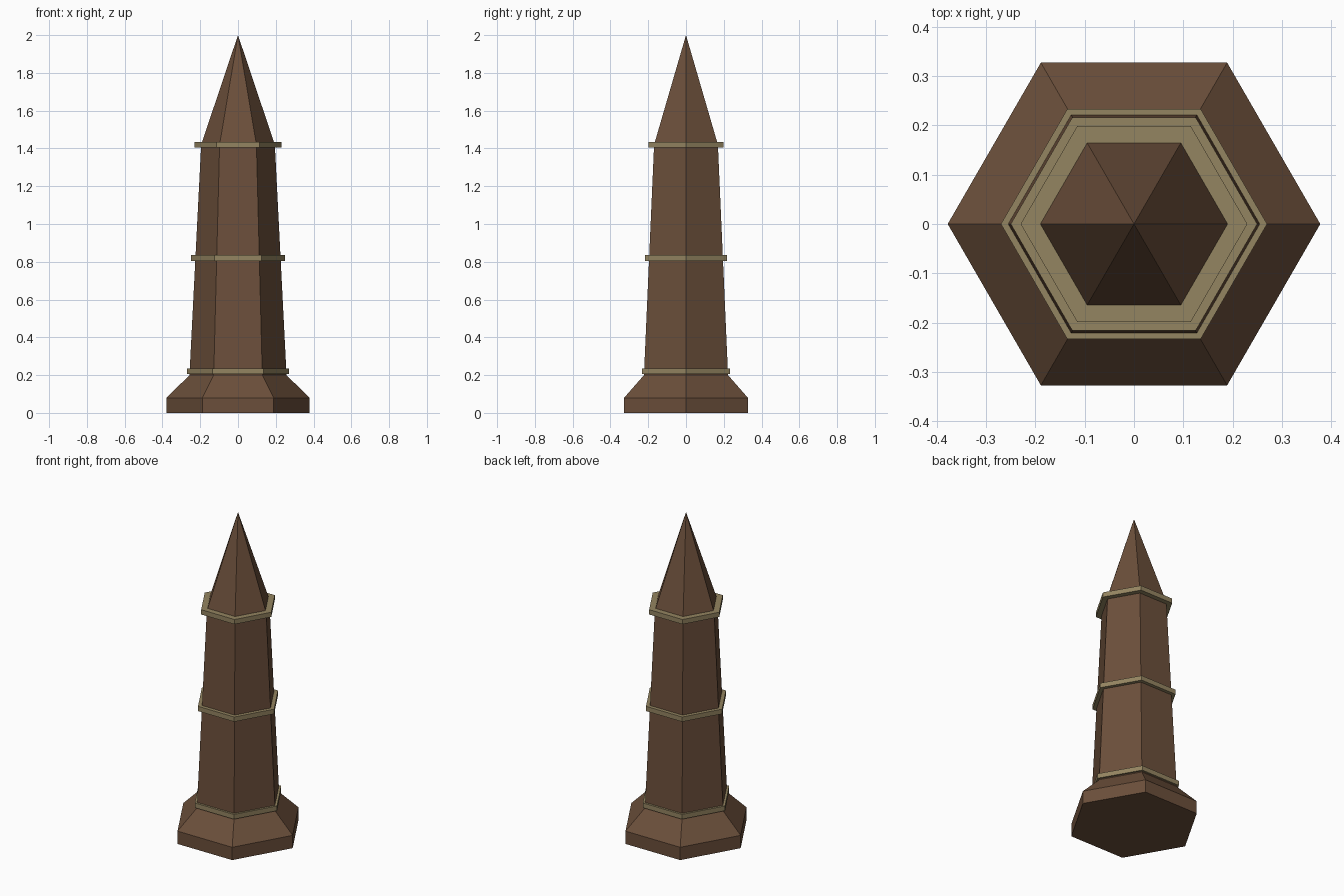
import bpy, bmesh, math

if "Cube" in bpy.data.objects:
    bpy.data.objects.remove(bpy.data.objects["Cube"])

def material(name, rgb):
    m = bpy.data.materials.new(name)
    m.diffuse_color = (*rgb, 1)
    m.use_nodes = True
    m.node_tree.nodes["Principled BSDF"].inputs["Base Color"].default_value = m.diffuse_color
    return m

brown = material("dark brown stone", (0.147, 0.078, 0.043))
tan = material("tan trim", (0.296, 0.233, 0.119))

def hex_solid(name, profile, mat):
    """Six-sided solid from (radius, height) pairs; radius 0 makes a point."""
    bm = bmesh.new()
    rings = []
    for r, z in profile:
        n = 6 if r > 0 else 1
        rings.append([bm.verts.new((r * math.cos(i * math.pi / 3),
                                    r * math.sin(i * math.pi / 3), z)) for i in range(n)])
    for a, b in zip(rings, rings[1:]):
        for i in range(6):
            j = (i + 1) % 6
            bm.faces.new((a[i], a[j], b[0]) if len(b) == 1 else (a[i], a[j], b[j], b[i]))
    bm.faces.new(rings[0][::-1])
    if len(rings[-1]) == 6:
        bm.faces.new(rings[-1])
    me = bpy.data.meshes.new(name)
    bm.to_mesh(me)
    bm.free()
    me.materials.append(mat)
    ob = bpy.data.objects.new(name, me)
    bpy.context.collection.objects.link(ob)

# Flared plinth, tapering shaft and pointed cap in one solid
hex_solid("obelisk_body", [(0.378, 0), (0.378, 0.08), (0.257, 0.2),
                           (0.195, 1.42), (0, 2)], brown)

# Trim bands around the shaft
for name, r, z in (("lower_band", 0.27, 0.22), ("middle_band", 0.25, 0.82),
                   ("upper_band", 0.23, 1.42)):
    hex_solid(name, [(r, z - 0.015), (r, z + 0.015)], tan)
